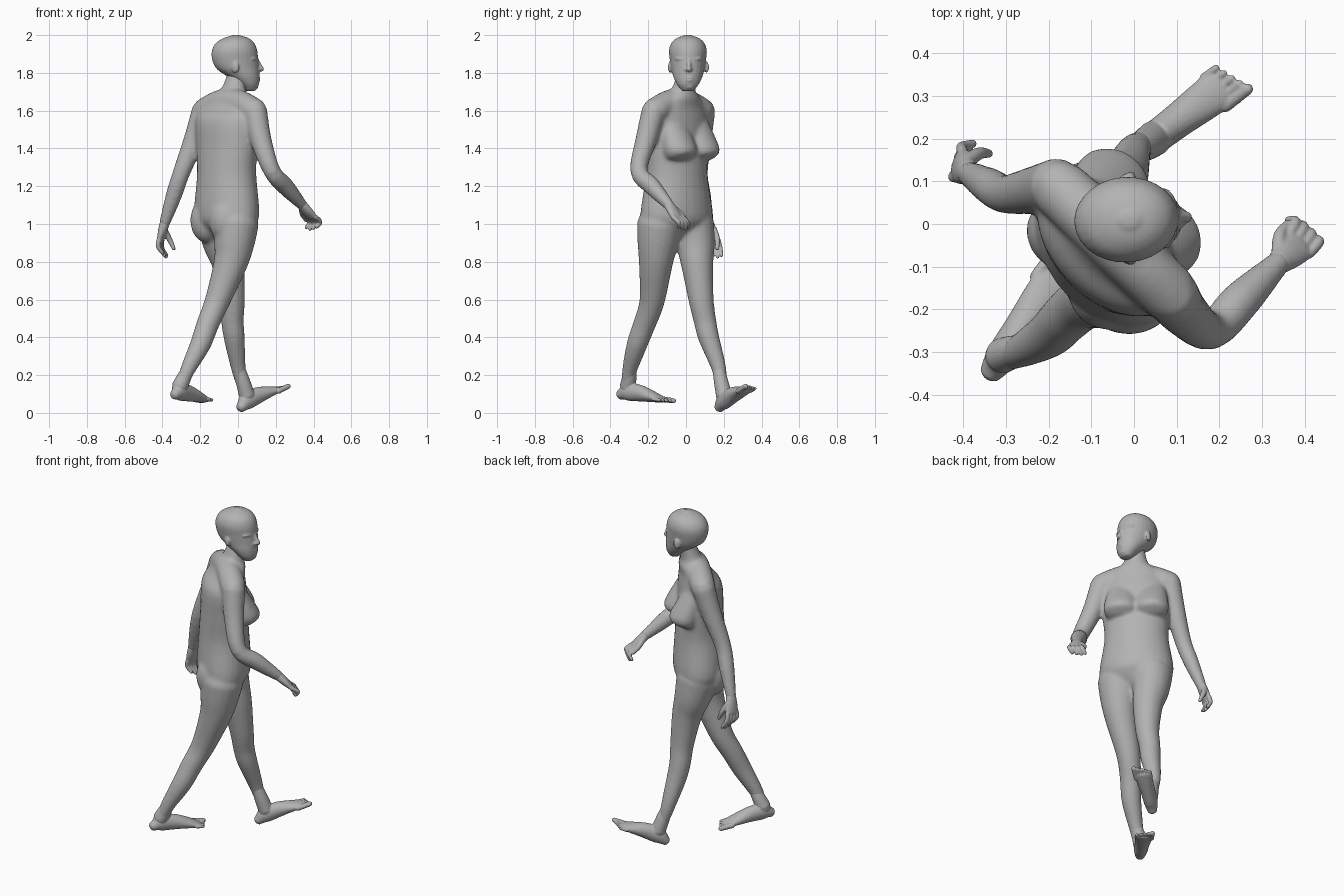
import bpy, bmesh, math
from mathutils import Vector, Matrix

if "Cube" in bpy.data.objects:
    bpy.data.objects.remove(bpy.data.objects["Cube"])

tone = (.45, .45, .45, 1)
grey = bpy.data.materials.new("plain_grey")
grey.use_nodes = True
grey.diffuse_color = tone
shader = next(node for node in grey.node_tree.nodes if node.type == 'BSDF_PRINCIPLED')
shader.inputs["Base Color"].default_value = tone

UP = Vector((0, 0, 1))
SIDES = (-1, 1)


def heading(degrees):
    angle = math.radians(degrees)
    return Vector((math.cos(angle), math.sin(angle), 0))


def spline(points, steps=4):
    """Smooth curve through rows of numbers."""
    rows, last = [], len(points) - 1
    for i in range(last):
        near = [points[min(max(i + k, 0), last)] for k in (-1, 0, 1, 2)]
        for step in range(steps):
            t = step / steps
            rows.append([b + t / 2 * (c - a + t * (2*a - 5*b + 4*c - d + t * (3*(b - c) + d - a)))
                         for a, b, c, d in zip(*near)])
    return rows + [list(points[-1])]


def loft(bm, points, ref=Vector((1, 0, 0)), axis=None, seg=20):
    """Skin round-ended oval rings: x, y, z, radius along ref, radius across, heading."""
    rows = spline([tuple(p) if len(p) > 4 else (*p, p[3]) for p in points])
    centres = [Vector(row[:3]) for row in rows]
    last = len(rows) - 1
    bulge = .25 if axis else 1
    rings = []
    for i, (centre, row) in enumerate(zip(centres, rows)):
        along = axis or (centres[min(i + 1, last)] - centres[max(i - 1, 0)]).normalized()
        first = heading(row[5]) if len(row) > 5 else ref
        first = (first - along * first.dot(along)).normalized()
        second = along.cross(first) * row[4]
        first = first * row[3]
        reach = along * min(row[3], row[4]) * bulge
        caps = [(reach * d, k) for d, k in ((.6, .8), (.9, .4))]
        if i == 0:
            rings += [(centre - shift, first * k, second * k) for shift, k in reversed(caps)]
        rings.append((centre, first, second))
        if i == last:
            rings += [(centre + shift, first * k, second * k) for shift, k in caps]
    turns = [k * math.tau / seg for k in range(seg)]
    loops = [[bm.verts.new(centre + first * math.cos(a) + second * math.sin(a)) for a in turns]
             for centre, first, second in rings]
    for low, high in zip(loops, loops[1:]):
        for k in range(seg):
            bm.faces.new((low[k - 1], low[k], high[k], high[k - 1]))
    bm.faces.new(loops[0][::-1])
    bm.faces.new(loops[-1])


def ball(bm, centre, size, turn=0):
    matrix = (Matrix.Translation(centre) @ Matrix.Rotation(math.radians(turn), 4, 'Z')
              @ Matrix.Diagonal((*size, 1)))
    bmesh.ops.create_uvsphere(bm, u_segments=20, v_segments=12, radius=1, matrix=matrix)


def finish(name, bm, voxel, relax):
    """Fuse the overlapping volumes into one smooth skin."""
    bmesh.ops.recalc_face_normals(bm, faces=bm.faces)
    mesh = bpy.data.meshes.new(name)
    bm.to_mesh(mesh)
    bm.free()
    mesh.materials.append(grey)
    obj = bpy.data.objects.new(name, mesh)
    bpy.context.collection.objects.link(obj)
    fuse = obj.modifiers.new("fuse", 'REMESH')
    fuse.mode = 'VOXEL'
    fuse.voxel_size = voxel
    fuse.use_smooth_shade = True
    soft = obj.modifiers.new("soften", 'SMOOTH')
    soft.factor = .5
    soft.iterations = relax


# Torso and neck: rows of height, depth and width, twisting as they rise, neck leaning forward
body = bmesh.new()
torso = []
for z, depth, width in ((.92, .06, .12), (.98, .12, .18), (1.05, .15, .21), (1.25, .14, .18),
                        (1.4, .13, .19), (1.55, .12, .2), (1.62, .09, .17),
                        (1.67, .08, .12), (1.71, .06, .07), (1.8, .05, .05)):
    lean = max(0, z - 1.55) * .22
    torso.append((lean - .06, lean - .05, z, depth, width, 35 + 20 * (z - 1)))
loft(body, torso, axis=UP, seg=28)

# Shoulder yoke arching over the upper back
yoke_left, yoke_right = Vector((-.17, .08, 1.6)), Vector((.08, -.16, 1.6))
loft(body, [(*(yoke_left.lerp(yoke_right, t) + UP * .05 * math.sin(math.pi * t)), .07)
            for t in (0, .25, .5, .75, 1)], ref=UP)

# Bust tapering up the chest, and buttocks
for side in SIDES:
    chest = Vector((-.07, -.05, 0)) + heading(-45) * side * .085
    loft(body, [(*(chest + heading(45) * out + UP * z), deep, wide, 45) for out, z, deep, wide in (
        (.1, 1.35, .06, .08), (.11, 1.38, .085, .095), (.1, 1.43, .08, .095),
        (.05, 1.57, .045, .07))], axis=UP)
    rear = Vector((-.06, -.05, 1.02)) + heading(-55) * side * .085 - heading(35) * .07
    ball(body, rear, (.085, .09, .12), 35)

# Right arm swings forward, left arm hangs back
loft(body, [(.09, -.17, 1.6, .065), (.12, -.21, 1.45, .057), (.18, -.25, 1.28, .046),
            (.25, -.18, 1.2, .047), (.34, -.09, 1.1, .029)])
loft(body, [(-.18, .09, 1.6, .065), (-.23, .08, 1.45, .057), (-.3, .07, 1.27, .046),
            (-.34, .09, 1.15, .043), (-.39, .12, 1, .029)])

# Right leg trails, left leg steps ahead
loft(body, [(-.01, -.14, 1, .12), (-.02, -.15, .9, .108), (-.04, -.16, .79, .09),
            (-.11, -.18, .59, .067), (-.16, -.22, .47, .06), (-.2, -.26, .36, .055),
            (-.27, -.3, .22, .039), (-.3, -.31, .13, .03)])
loft(body, [(-.1, .03, 1, .12), (-.08, .05, .89, .103), (-.05, .06, .78, .085),
            (-.03, .08, .6, .067), (-.03, .1, .49, .06), (-.02, .12, .4, .056),
            (0, .17, .25, .041), (.02, .19, .15, .03)])
finish("body", body, .01, 9)

# Head: skull and jaw as rows of height, centre, depth and width
head = bmesh.new()
loft(head, [(x, .01, z, depth, width, 4) for z, x, depth, width in (
    (1.71, .065, .03, .035), (1.74, .055, .056, .058), (1.78, .03, .084, .077),
    (1.82, 0, .112, .088), (1.87, -.015, .122, .096), (1.92, -.018, .12, .1),
    (1.96, -.015, .1, .086), (1.985, -.01, .064, .057), (1.996, -.01, .028, .025))],
     axis=UP, seg=28)

# Nose, lips and chin
loft(head, [(.1, .016, 1.87, .009), (.116, .016, 1.84, .01), (.124, .016, 1.82, .014)])
for z in (1.76, 1.774):
    ball(head, (.106, .016, z), (.012, .025, .006))
ball(head, (.088, .014, 1.73), (.02, .03, .018))

# Brows, eyes, cheeks, nostrils and ears
for side in SIDES:
    for x, spread, z, size in ((.086, .04, 1.874, (.013, .034, .008)),
                               (.084, .04, 1.85, (.011, .017, .008)),
                               (.068, .04, 1.81, (.024, .028, .022)),
                               (.11, .013, 1.817, (.01, .01, .008)),
                               (-.015, .096, 1.83, (.021, .011, .03))):
        ball(head, (x, .013 + side * spread, z), size, side * 22)
finish("head", head, .0055, 4)


def hand(name, wrist, knuckle, tip, spread, bulge, thumb_tip):
    """Palm, four curled fingers and a thumb on the spread side."""
    bm = bmesh.new()
    wrist, knuckle, tip, thumb_tip = map(Vector, (wrist, knuckle, tip, thumb_tip))
    spread, bulge = Vector(spread).normalized(), Vector(bulge)
    loft(bm, [(*wrist, .029, .026), (*wrist.lerp(knuckle, .5), .038, .023),
              (*knuckle, .042, .017)], ref=spread)
    for i, reach in enumerate((.8, .95, 1.05, .95)):
        offset = spread * (i - 1.5) * .0235
        end = knuckle.lerp(tip, reach)
        middle = knuckle.lerp(end, .5) + bulge
        loft(bm, [(*(knuckle + offset * .9), .013), (*(middle + offset), .0125),
                  (*(end + offset), .0095)], ref=spread, seg=12)
    root = wrist.lerp(knuckle, .35) + spread * .02
    loft(bm, [(*root, .018), (*(root.lerp(thumb_tip, .5) + spread * .01), .015),
              (*thumb_tip, .01)], ref=spread, seg=12)
    finish(name, bm, .004, 3)


hand("right_hand", wrist=(.34, -.09, 1.1), knuckle=(.385, -.05, 1.04), tip=(.39, -.01, .975),
     spread=(-.8, .6, .1), bulge=(.02, .015, 0), thumb_tip=(.36, 0, 1.02))
hand("left_hand", wrist=(-.39, .12, 1), knuckle=(-.41, .14, .915), tip=(-.385, .155, .83),
     spread=(.25, .95, 0), bulge=(-.014, 0, 0), thumb_tip=(-.34, .165, .87))


def foot(name, heel, sole_end, shin, big_side):
    """Heel-to-ball wedge, ankle sleeve and five toes."""
    bm = bmesh.new()
    heel, sole_end, shin = map(Vector, (heel, sole_end, shin))
    loft(bm, [(*(heel.lerp(sole_end, t) + UP * lift), tall, wide) for t, lift, tall, wide in (
        (0, 0, .03, .03), (.15, .015, .046, .038), (.45, .018, .044, .041),
        (.8, .008, .028, .047), (1, 0, .016, .048))], ref=UP)
    ankle = heel.lerp(sole_end, .15) + UP * .045
    loft(bm, [(*shin, .03), (*shin.lerp(ankle, .5), .038), (*ankle, .042)])
    ahead = (sole_end - heel).normalized()
    across = ahead.cross(UP).normalized() * big_side
    for i, radius in enumerate((.0155, .011, .0105, .01, .01)):
        root = sole_end + across * (.04 - .021 * i) - ahead * .02
        end = root + ahead * (.07 - .008 * i)
        loft(bm, [(*root, radius), (*end, radius * .9)], ref=UP, seg=12)
    finish(name, bm, .004, 3)


foot("right_foot", heel=(-.33, -.34, .1), sole_end=(-.185, -.13, .07),
     shin=(-.26, -.29, .24), big_side=-1)
foot("left_foot", heel=(.02, .18, .034), sole_end=(.205, .32, .123),
     shin=(.005, .17, .24), big_side=1)
